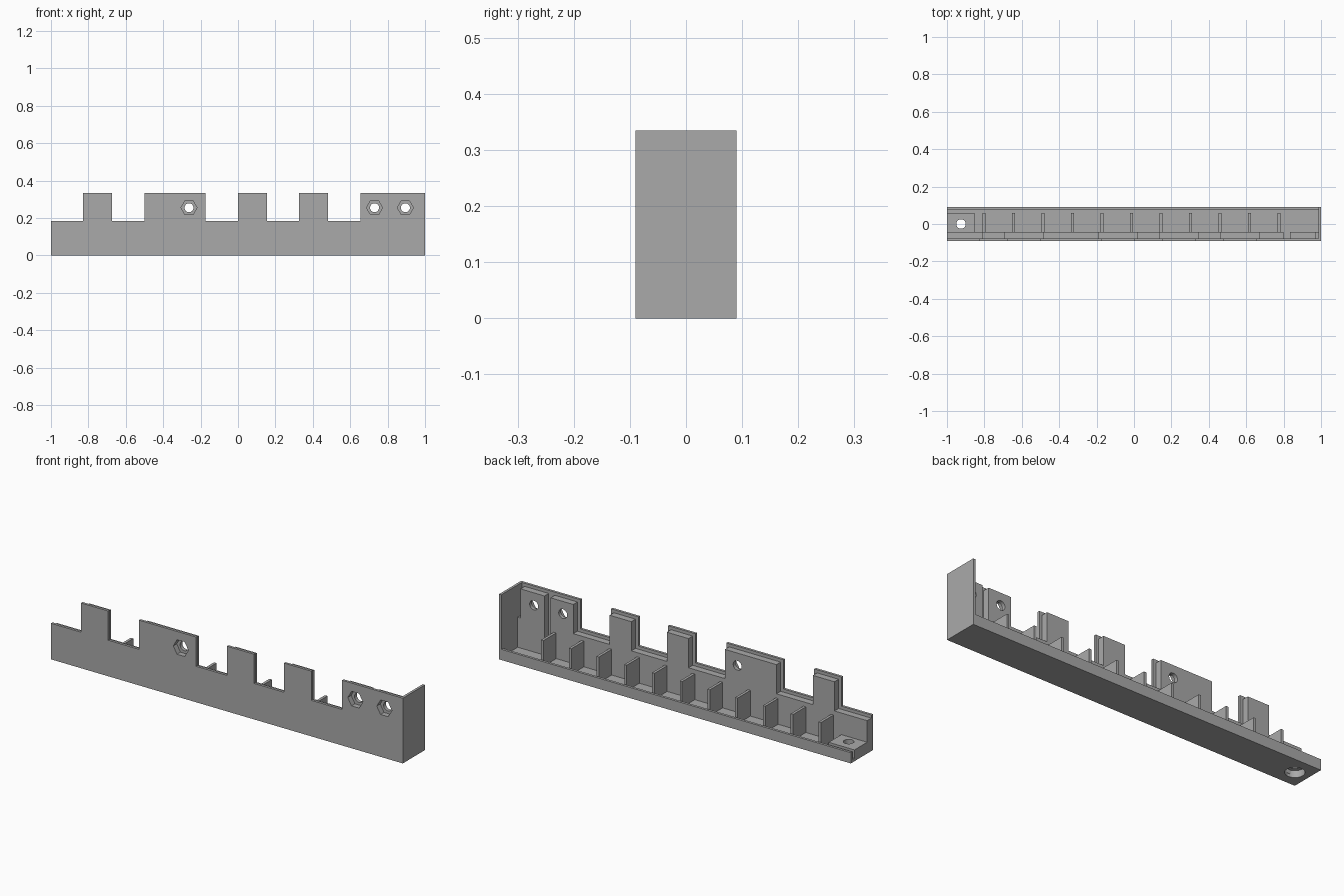
import bpy, bmesh, math
from mathutils import Matrix

cube = bpy.data.objects.get("Cube")
if cube:
    bpy.data.objects.remove(cube, do_unlink=True)

grey = bpy.data.materials.new("mid grey")
grey.use_nodes = True
colour = (0.4, 0.4, 0.4, 1)
grey.diffuse_color = colour
grey.node_tree.nodes["Principled BSDF"].inputs["Base Color"].default_value = colour

T = 0.013            # shell thickness
FLOOR = 0.015
FRONT, BACK = -0.09, 0.09
INNER_BACK = -0.043  # rear face of the inner wall
TOP, SILL = 0.335, 0.185


def finish(name, bm):
    bmesh.ops.recalc_face_normals(bm, faces=bm.faces[:])
    mesh = bpy.data.meshes.new(name)
    bm.to_mesh(mesh)
    bm.free()
    obj = bpy.data.objects.new(name, mesh)
    mesh.materials.append(grey)
    bpy.context.collection.objects.link(obj)
    return obj


def box(name, x0, x1, y0, y1, z0, z1):
    bm = bmesh.new()
    m = Matrix.Translation(((x0 + x1) / 2, (y0 + y1) / 2, (z0 + z1) / 2))
    m = m @ Matrix.Diagonal((x1 - x0, y1 - y0, z1 - z0, 1))
    bmesh.ops.create_cube(bm, size=1, matrix=m)
    return finish(name, bm)


def stepped_wall(name, x0, x1, y0, y1, sill, top, tabs):
    """Wall with raised tabs, as an extruded outline."""
    outline = [(x1, FLOOR), (x0, FLOOR), (x0, sill)]
    for a, b in tabs:
        outline += [(a, sill), (a, top), (b, top), (b, sill)]
    outline.append((x1, sill))
    clean = [p for i, p in enumerate(outline) if p != outline[i - 1]]
    if clean[-1] == clean[-2] or tabs[-1][1] == x1:
        clean = [p for p in clean if p != (x1, sill)]
    bm = bmesh.new()
    face = bm.faces.new([bm.verts.new((x, y0, z)) for x, z in clean])
    ext = bmesh.ops.extrude_face_region(bm, geom=[face])
    verts = [v for v in ext["geom"] if isinstance(v, bmesh.types.BMVert)]
    bmesh.ops.translate(bm, verts=verts, vec=(0, y1 - y0, 0))
    return finish(name, bm)


def cutter(x, y, z, radius, depth, sides, axis):
    bm = bmesh.new()
    m = Matrix.Translation((x, y, z))
    if axis == "Y":
        m = m @ Matrix.Rotation(math.pi / 2, 4, "X")
    if sides == 6:  # corners point sideways
        m = m @ Matrix.Rotation(math.pi / 2, 4, "Z")
    bmesh.ops.create_cone(bm, cap_ends=True, segments=sides, radius1=radius,
                          radius2=radius, depth=depth, matrix=m)
    obj = finish("hole_cutter", bm)
    # keep a hexagon corner on the x axis
    if sides == 6 and max(v.co.x for v in obj.data.vertices) < x + radius * 0.95:
        turn = Matrix.Translation((x, y, z)) @ Matrix.Rotation(math.pi / 6, 4, "Y")
        obj.data.transform(turn @ Matrix.Translation((-x, -y, -z)))
    obj.hide_render = True
    return obj


def cut(targets, cutters):
    for target in targets:
        bpy.context.view_layer.objects.active = target
        for c in cutters:
            mod = target.modifiers.new("hole", "BOOLEAN")
            mod.operation = "DIFFERENCE"
            mod.solver = "EXACT"
            mod.object = c
            bpy.ops.object.modifier_apply(modifier=mod.name)
    for c in cutters:
        bpy.data.objects.remove(c, do_unlink=True)


# Tray: floor, rear lip and closed end
floor = box("floor", -1, 1, FRONT, BACK, 0, FLOOR)
box("rear_lip", -1, 1 - T, BACK - T, BACK, FLOOR, 0.055)
box("end_wall", 1 - T, 1, FRONT, BACK, FLOOR, TOP)
pad = box("mounting_pad", -1, -0.853, INNER_BACK, 0.06, FLOOR, 0.058)

# Front wall, with a slightly smaller wall behind it
tabs = [(-0.83, -0.675), (-0.5, -0.175), (0, 0.155), (0.325, 0.48), (0.655, 1 - T)]
outer = stepped_wall("front_wall", -1, 1 - T, FRONT, FRONT + T, SILL, TOP, tabs)
g = 0.016
inner_tabs = [(a + g, b - g) for a, b in tabs[:4]] + [(0.671, 0.8)]
inner = stepped_wall("inner_wall", -1, 0.8, FRONT + T, INNER_BACK,
                     SILL - g, TOP - g, inner_tabs)
post = stepped_wall("inner_end_post", 0.835, 1 - T, FRONT + T, INNER_BACK,
                    SILL - g, TOP - g, [(0.835, 0.971)])

# Row of dividers
for i in range(11):
    x = -0.802 + i * 0.1577
    box("divider", x - 0.007, x + 0.007, INNER_BACK, 0.06, FLOOR, 0.147)

# Bolt holes with hexagonal nut recesses
holes = []
for x in (-0.262, 0.73, 0.895):
    holes.append(cutter(x, -0.07, 0.255, 0.024, 0.2, 32, "Y"))
    holes.append(cutter(x, FRONT, 0.255, 0.043, 0.056, 6, "Y"))
cut([outer, inner, post], holes)

# Counterbored screw hole in the pad
cut([floor, pad], [cutter(-0.925, 0, 0.03, 0.025, 0.2, 32, "Z"),
                   cutter(-0.925, 0, 0, 0.045, 0.07, 32, "Z")])
